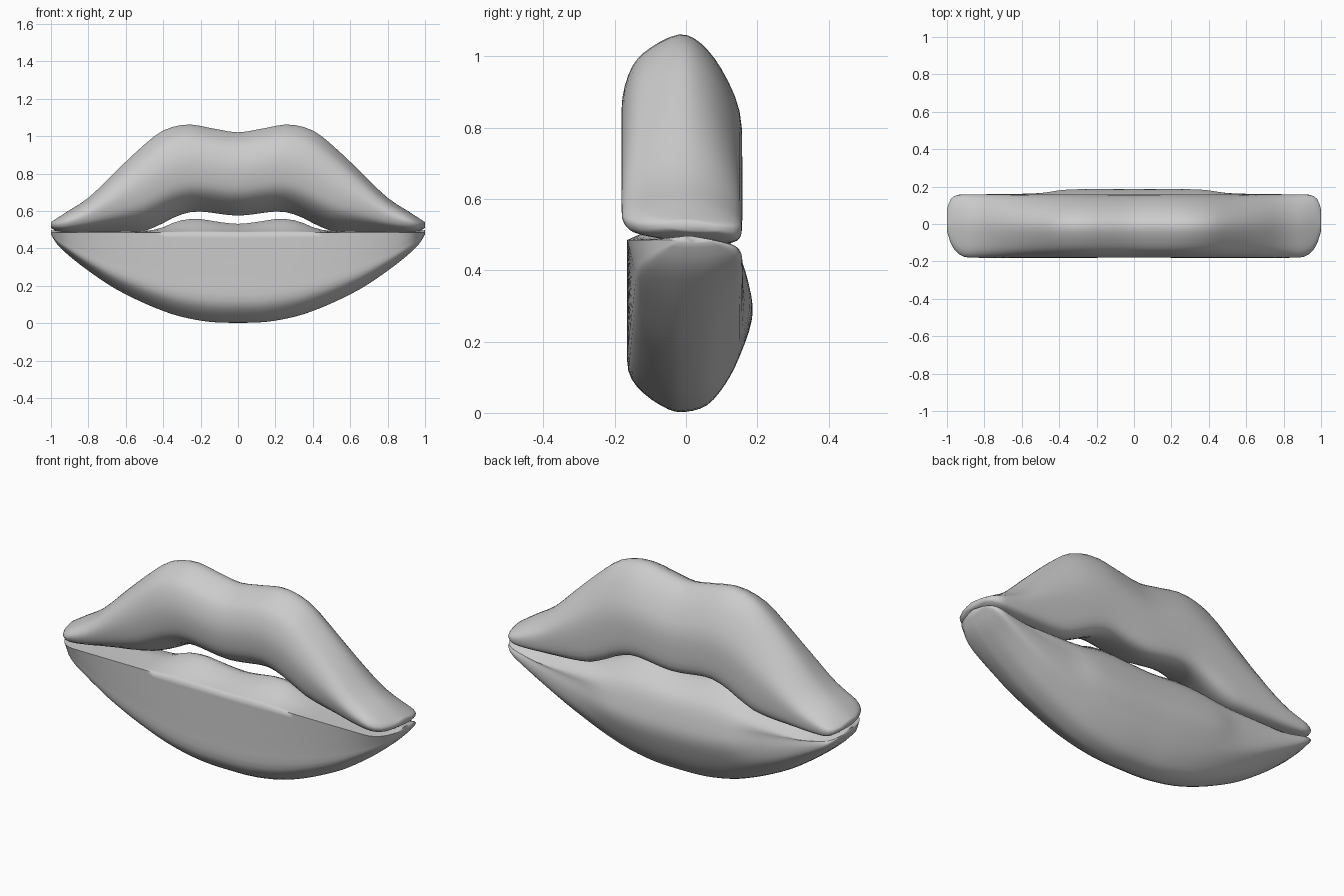
import bpy
import bmesh
from mathutils import Vector

cube = bpy.data.objects.get("Cube")
if cube:
    bpy.data.objects.remove(cube, do_unlink=True)

mat = bpy.data.materials.new("soft grey")
mat.use_nodes = True
grey = (0.6, 0.6, 0.6, 1)
mat.diffuse_color = grey
mat.node_tree.nodes["Principled BSDF"].inputs["Base Color"].default_value = grey


def hermite(a, b, ma, mb, t):
    return ((2*t**3 - 3*t**2 + 1) * a + (t**3 - 2*t**2 + t) * ma
            + (3*t**2 - 2*t**3) * b + (t**3 - t**2) * mb)


def along(keys, x):
    """Smooth value at |x| from (x, value) keys, level at x = 0."""
    x = abs(x)
    i = next((k for k in range(len(keys) - 1) if x <= keys[k + 1][0]), len(keys) - 2)

    def slope(k):
        if k == 0:
            return 0
        lo, hi = keys[k - 1], keys[min(k + 1, len(keys) - 1)]
        return (hi[1] - lo[1]) / (hi[0] - lo[0])
    (x0, a), (x1, b) = keys[i], keys[i + 1]
    w = x1 - x0
    return hermite(a, b, slope(i) * w, slope(i + 1) * w, (x - x0) / w)


def smooth_path(points, closed, steps=3):
    """Catmull-Rom curve through the section points."""
    n, out = len(points), []
    pts = [Vector(p) for p in points]

    def at(k):
        return pts[k % n] if closed else pts[max(0, min(n - 1, k))]
    for i in range(n if closed else n - 1):
        for s in range(steps):
            out.append(hermite(at(i), at(i + 1), (at(i + 1) - at(i - 1)) / 2,
                               (at(i + 2) - at(i)) / 2, s / steps))
    return out if closed else out + [pts[-1]]


# Depth limits, rounded off at the mouth corners
FRONT = [(0, 1), (0.87, 1), (0.92, 0.95), (0.96, 0.77), (0.985, 0.5), (1, 0.2)]
BACK = [(0, 1), (0.92, 1), (0.96, 0.95), (0.985, 0.8), (1, 0.5)]

# Upper lip outline and section (depth, height fraction); the underside slopes up to the front
UP_TOP = [(0, 1.02), (0.13, 1.04), (0.27, 1.062), (0.4, 1.03), (0.5, 0.955),
          (0.65, 0.815), (0.8, 0.67), (0.92, 0.592), (1, 0.54)]
UP_LOW = [(0, 0.575), (0.22, 0.597), (0.32, 0.575), (0.42, 0.525), (0.52, 0.487),
          (0.75, 0.475), (0.9, 0.475), (0.96, 0.485), (1, 0.51)]
UP_SECTION = [(0.02, 0.03), (-0.08, 0.12), (-0.15, 0.25), (-0.175, 0.42), (-0.178, 0.62),
              (-0.15, 0.81), (-0.1, 0.92), (-0.02, 1), (0.04, 0.95), (0.1, 0.79),
              (0.15, 0.54), (0.156, 0.25), (0.142, 0.06), (0.095, 0)]

# Lower lip outline, inner ridge and section
LOW_BOTTOM = [(0, 0.003), (0.17, 0.01), (0.37, 0.055), (0.63, 0.17), (0.8, 0.28),
              (0.92, 0.375), (0.97, 0.425), (1, 0.475)]
RIDGE = [(0, 0.53), (0.1, 0.54), (0.22, 0.557), (0.32, 0.545), (0.42, 0.505),
         (0.52, 0.49), (0.9, 0.49), (1, 0.497)]
BULGE = [(0, 0.185), (0.36, 0.182), (0.52, 0.163), (1, 0.157)]
LOW_SECTION = [(-0.165, 1), (-0.165, 0.75), (-0.165, 0.48), (-0.162, 0.24), (-0.12, 0.11),
               (-0.05, 0.015), (0, 0), (0.06, 0.04), (0.11, 0.16), (0.15, 0.32)]
EDGE = 0.485


def taper(x, y):
    if y < 0:
        return y * along(FRONT, x)
    return y * along(BACK, x)


def upper_ring(x):
    lo, hi = along(UP_LOW, x), along(UP_TOP, x)
    pts = [(taper(x, y), lo + (hi - lo) * t) for y, t in UP_SECTION]
    return smooth_path(pts, True)


def lower_ring(x):
    lo, ridge, bulge = along(LOW_BOTTOM, x), along(RIDGE, x), along(BULGE, x)
    # The lower front tucks back towards the mouth corners
    pts = [(y * (1 - 0.3 * x * x * (1 - t)) if y < 0 else y, lo + (EDGE - lo) * t)
           for y, t in LOW_SECTION]
    rise, height = ridge - EDGE, EDGE - lo
    # The rounded back shoulder sits below the ridge and fades out at the corners
    drop = min(0.055, height * 0.3)
    pts += [(bulge, lo + height * 0.54), (bulge - 0.008, lo + height * 0.72),
            (0.146, EDGE - drop + rise * 0.25), (0.09, EDGE - drop * 0.25 + rise * 0.5),
            (0.015, ridge), (-0.05, EDGE + rise * 0.8), (-0.11, EDGE + rise * 0.35)]
    # Close the path at the crisp front edge
    path = smooth_path(pts + pts[:1], False)[:-1]
    return [Vector((taper(x, p[0]), p[1])) for p in path]


def loft(name, ring):
    half = [i * 0.05 for i in range(1, 18)] + [0.88, 0.91, 0.935, 0.96, 0.98, 0.993, 1]
    stations = [-x for x in reversed(half)] + [0] + half
    bm = bmesh.new()
    rings = [[bm.verts.new((x, p[0], p[1])) for p in ring(x)] for x in stations]
    n = len(rings[0])
    for a, b in zip(rings, rings[1:]):
        for i in range(n):
            j = (i + 1) % n
            bm.faces.new((a[i], a[j], b[j], b[i]))
    bm.faces.new(rings[0])
    bm.faces.new(rings[-1])
    bmesh.ops.recalc_face_normals(bm, faces=bm.faces)
    mesh = bpy.data.meshes.new(name)
    bm.to_mesh(mesh)
    bm.free()
    mesh.materials.append(mat)
    obj = bpy.data.objects.new(name, mesh)
    bpy.context.collection.objects.link(obj)
    bpy.ops.object.select_all(action='DESELECT')
    obj.select_set(True)
    bpy.context.view_layer.objects.active = obj
    bpy.ops.object.shade_smooth_by_angle(angle=1.4)


loft("upper_lip", upper_ring)
loft("lower_lip", lower_ring)
